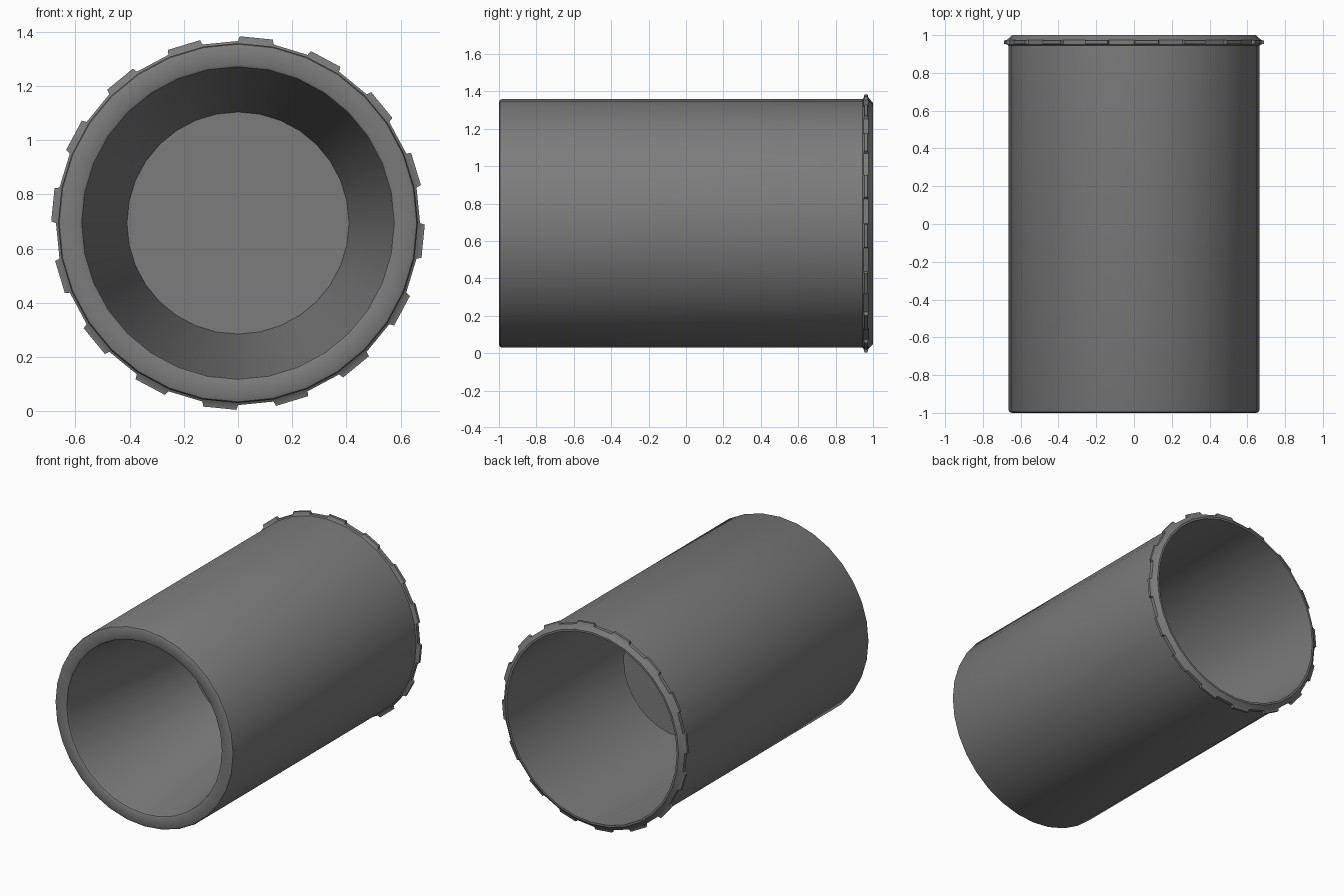
import bpy, bmesh, math

SIDES = 32
CENTRE_Z = 0.694

if "Cube" in bpy.data.objects:
    bpy.data.objects.remove(bpy.data.objects["Cube"], do_unlink=True)

grey = bpy.data.materials.new("dark_grey")
grey.use_nodes = True
colour = (0.2, 0.2, 0.2, 1)
grey.diffuse_color = colour
grey.node_tree.nodes["Principled BSDF"].inputs["Base Color"].default_value = colour


def ring(bm, radius, y):
    """Circle of vertices around the y axis, starting at the top."""
    steps = [2 * math.pi * i / SIDES for i in range(SIDES)]
    return [bm.verts.new((radius * math.sin(a), y, CENTRE_Z + radius * math.cos(a)))
            for a in steps]


def lathe(name, profile, cap=False, teeth_band=None):
    bm = bmesh.new()
    rings = [ring(bm, r, y) for r, y in profile]
    bands = []
    for a, b in zip(rings, rings[1:]):
        bands.append([bm.faces.new((a[i], b[i], b[(i + 1) % SIDES], a[(i + 1) % SIDES]))
                      for i in range(SIDES)])
    if cap:
        bm.faces.new(rings[-1])
    bmesh.ops.recalc_face_normals(bm, faces=bm.faces)
    # Raised grip teeth on every second face of the chosen band
    if teeth_band is not None:
        bmesh.ops.inset_individual(bm, faces=bands[teeth_band][::2],
                                   thickness=0.006, depth=0.018)
    mesh = bpy.data.meshes.new(name)
    bm.to_mesh(mesh)
    bm.free()
    mesh.materials.append(grey)
    obj = bpy.data.objects.new(name, mesh)
    bpy.context.collection.objects.link(obj)
    bpy.ops.object.select_all(action="DESELECT")
    obj.select_set(True)
    bpy.context.view_layer.objects.active = obj
    bpy.ops.object.shade_smooth_by_angle(angle=math.radians(40))


# Straight tube: rounded front lip, toothed back collar and plain inner wall
lathe("outer_shell", [(0.574, -0.985), (0.577, -0.995), (0.586, -1),
                      (0.648, -1), (0.66, -0.995), (0.664, -0.985),
                      (0.664, 0.944), (0.672, 0.95), (0.672, 0.975),
                      (0.645, 1), (0.632, 1), (0.632, -0.98), (0.574, -0.985)],
      teeth_band=7)

# Tapered front recess ending in a flat disc, standing free inside the tube
lathe("front_recess", [(0.574, -0.985), (0.41, 0.08)], cap=True)
